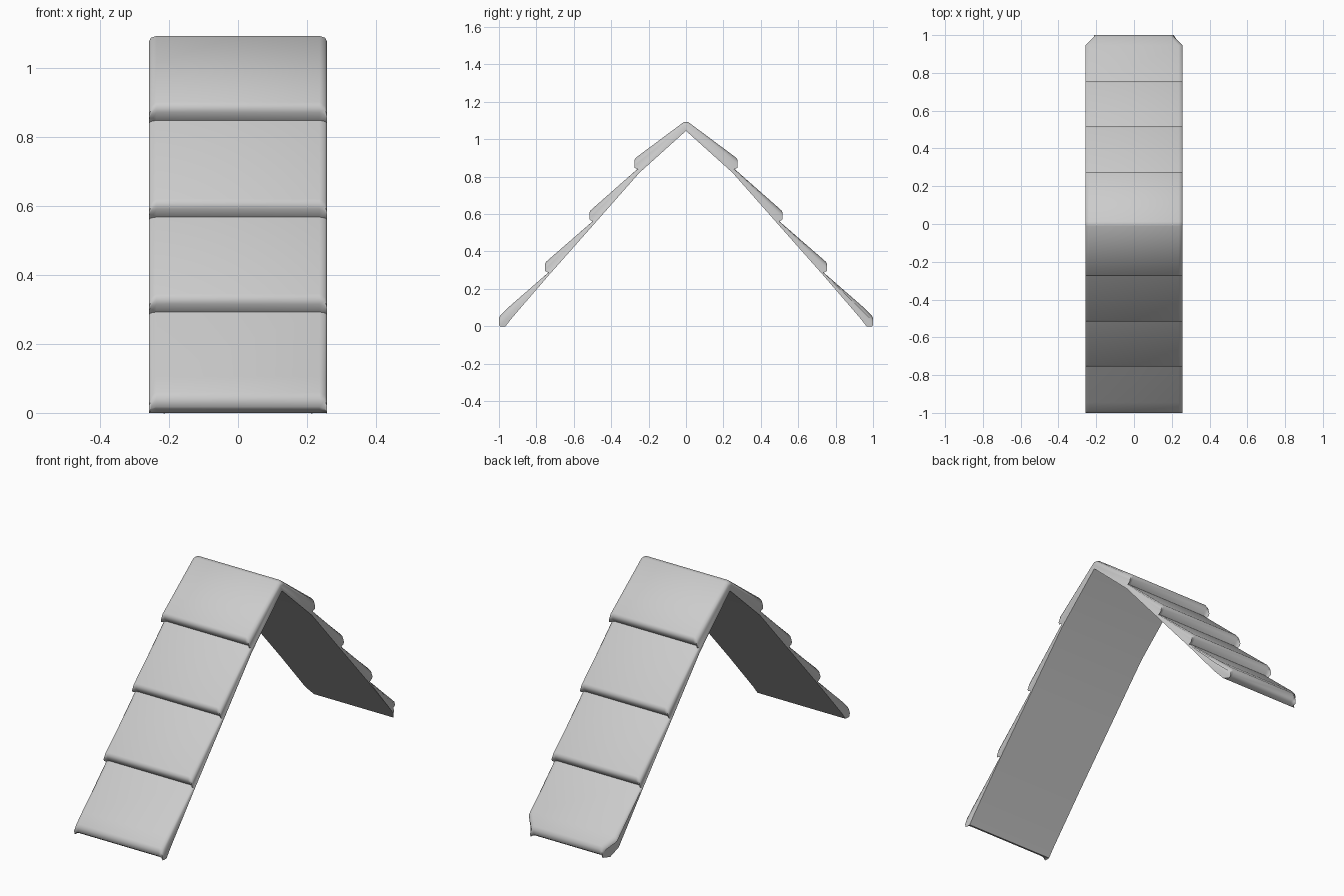
import bpy, bmesh, math

cube = bpy.data.objects.get("Cube")
if cube:
    bpy.data.objects.remove(cube, do_unlink=True)

grey = bpy.data.materials.new("light grey")
grey.use_nodes = True
colour = (0.6, 0.6, 0.6, 1)
grey.diffuse_color = colour
grey.node_tree.nodes["Principled BSDF"].inputs["Base Color"].default_value = colour

HALF, EDGE = 0.258, 0.022

# One slope in (y, z): ridge, three overlapping lips, then the eave
ridge = [(0.012, 1.092)]
lips = [(0.27, 0.90), (0.51, 0.62), (0.748, 0.345)]
outer = list(ridge)
for y, z in lips:
    outer += [(y, z), (y + 0.006, z - 0.012), (y + 0.004, z - 0.03), (y - 0.017, z - 0.053)]
outer += [(0.945, 0.105), (0.992, 0.06), (1.0, 0.045), (0.998, 0.018), (0.985, 0.008)]
inner = [(0.965, 0.0), (0.93, 0.045), (0.73, 0.277), (0.49, 0.548), (0.25, 0.82)]
apex = (0, 1.045)


def underside(y):
    """Height of the inner face at a given distance from the ridge."""
    if y > 0.25:
        return 0.82 - (y - 0.25) * 0.82 / 0.715
    return 1.045 - y * 0.9


def ring_points(ease):
    """Closed section; ease pulls the outer skin toward the inner face."""
    skin = [(y, z + (underside(y) - z) * ease) for y, z in outer]
    back = skin + inner
    front = [(-y, z) for y, z in reversed(back)]
    return back + [apex] + front


# Roof strip: sections across the width, with softened side edges
bm = bmesh.new()
sections = [(-HALF, 0.3), (-HALF + 0.006, 0.1), (-HALF + EDGE, 0),
            (HALF - EDGE, 0), (HALF - 0.006, 0.1), (HALF, 0.3)]
rings = []
for x, ease in sections:
    ring = []
    for y, z in ring_points(ease):
        # clipped corners on the rear eave
        width = 0.82 if y > 0.975 else 0.9 if y > 0.96 else 1
        ring.append(bm.verts.new((x * width, y, z)))
    rings.append(ring)
for a, b in zip(rings, rings[1:]):
    n = len(a)
    for i in range(n):
        j = (i + 1) % n
        bm.faces.new((a[i], a[j], b[j], b[i]))
bm.faces.new(rings[0])
bm.faces.new(rings[-1])
bmesh.ops.recalc_face_normals(bm, faces=bm.faces)

mesh = bpy.data.meshes.new("shingled_roof_strip")
bm.to_mesh(mesh)
bm.free()
mesh.materials.append(grey)
roof = bpy.data.objects.new("shingled_roof_strip", mesh)
bpy.context.collection.objects.link(roof)
bpy.ops.object.select_all(action='DESELECT')
roof.select_set(True)
bpy.context.view_layer.objects.active = roof
bpy.ops.object.shade_smooth_by_angle(angle=math.radians(55))
